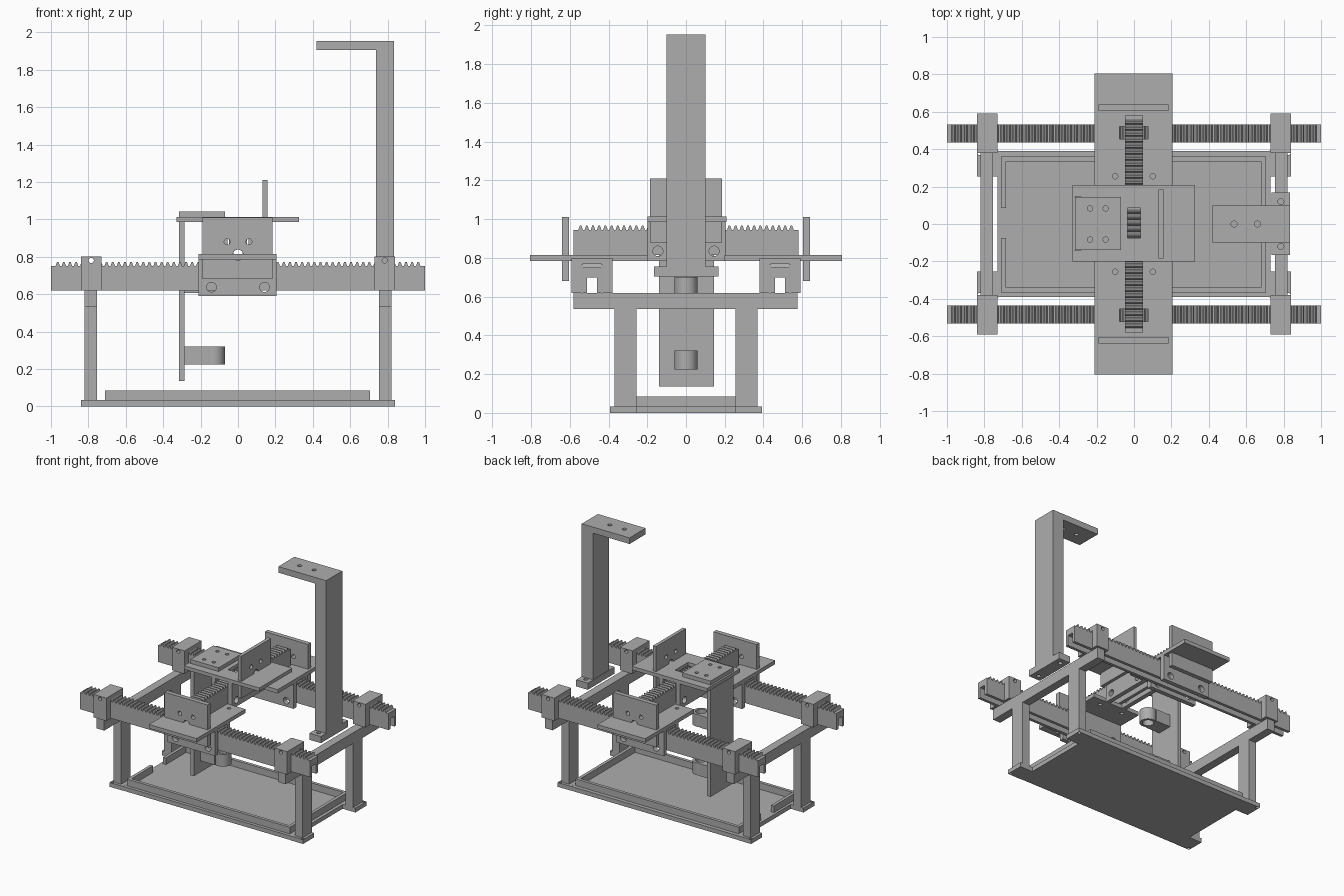
import bpy
import bmesh
from mathutils import Vector, Matrix

cube = bpy.data.objects.get("Cube")
if cube:
    bpy.data.objects.remove(cube, do_unlink=True)

grey = bpy.data.materials.new("plain grey")
grey.use_nodes = True
COLOUR = (0.42, 0.42, 0.42, 1)
grey.diffuse_color = COLOUR
grey.node_tree.nodes["Principled BSDF"].inputs["Base Color"].default_value = COLOUR


def finish(name, bm):
    bmesh.ops.recalc_face_normals(bm, faces=bm.faces)
    mesh = bpy.data.meshes.new(name)
    bm.to_mesh(mesh)
    bm.free()
    mesh.materials.append(grey)
    ob = bpy.data.objects.new(name, mesh)
    bpy.context.scene.collection.objects.link(ob)
    return ob


def add_box(bm, x, y, z):
    """Box from (low, high) ranges on each axis."""
    ranges = [sorted(r) for r in (x, y, z)]
    size = [r[1] - r[0] for r in ranges]
    mid = Vector([sum(r) / 2 for r in ranges])
    bmesh.ops.create_cube(bm, size=1, matrix=Matrix.Translation(mid) @ Matrix.Diagonal(size + [1]))


def add_rod(bm, centre, axis, radius, depth, sides=24):
    turn = Vector((0, 0, 1)).rotation_difference(Vector(axis)).to_matrix().to_4x4()
    bmesh.ops.create_cone(bm, cap_ends=True, segments=sides, radius1=radius, radius2=radius,
                          depth=depth, matrix=Matrix.Translation(centre) @ turn)


def boxes(name, *dims):
    bm = bmesh.new()
    for d in dims:
        add_box(bm, *d)
    return finish(name, bm)


def combine(ob, tool, operation):
    """Apply a boolean and discard the tool object."""
    tool.hide_render = True
    mod = ob.modifiers.new("combine", "BOOLEAN")
    mod.object, mod.operation, mod.solver = tool, operation, "EXACT"
    deps = bpy.context.evaluated_depsgraph_get()
    ob.data = bpy.data.meshes.new_from_object(ob.evaluated_get(deps))
    ob.modifiers.clear()
    bpy.data.objects.remove(tool, do_unlink=True)


def drill(ob, axis, radius, centres, depth=0.3):
    bm = bmesh.new()
    for c in centres:
        add_rod(bm, c, axis, radius, depth)
    combine(ob, finish("drill_tool", bm), "DIFFERENCE")


def slot(ob, *dims):
    combine(ob, boxes("slot_tool", *dims), "DIFFERENCE")


X, Y, Z = (1, 0, 0), (0, 1, 0), (0, 0, 1)


# Toothed rack: inverted channel running along x, with teeth on top
def rack(name, half, width, base, count):
    bm = bmesh.new()
    for s in (-1, 1):
        add_box(bm, (-half, half), (s * 0.025, s * width), (base, base + 0.08))
    top = base + 0.13
    pitch = (2 * half - 0.04) / count
    profile = [(-half, base + 0.08), (-half, top)]
    for i in range(count):
        c = -half + 0.02 + (i + 0.5) * pitch
        profile += [(c + dx * pitch, top + h)
                    for dx, h in ((-0.36, 0), (-0.12, 0.022), (0.12, 0.022), (0.36, 0))]
    profile += [(half, top), (half, base + 0.08)]
    face = bm.faces.new([bm.verts.new((px, -width, pz)) for px, pz in profile])
    out = bmesh.ops.extrude_face_region(bm, geom=[face])
    moved = [v for v in out["geom"] if isinstance(v, bmesh.types.BMVert)]
    bmesh.ops.translate(bm, verts=moved, vec=(0, 2 * width, 0))
    return finish(name, bm)


# Base tray with a low rim, open in the middle of one end
boxes("base_tray", ((-0.73, 0.73), (-0.39, 0.39), (0, 0.033)))
boxes("tray_rim",
      ((-0.71, 0.705), (-0.365, -0.34), (0.033, 0.085)),
      ((-0.71, 0.705), (0.335, 0.36), (0.033, 0.085)),
      ((0.68, 0.705), (-0.34, 0.335), (0.033, 0.085)),
      ((-0.71, -0.685), (-0.34, -0.075), (0.033, 0.085)),
      ((-0.71, -0.685), (0.085, 0.335), (0.033, 0.085)))

# Legs, feet, cross beams and rail clamps at both ends
for sx, end in ((-1, "right"), (1, "left")):
    boxes(end + "_cross_beam", ((sx * 0.755, sx * 0.82), (-0.58, 0.575), (0.535, 0.62)))
    for sy, side in ((-1, "front"), (1, "back")):
        tag = side + "_" + end
        boxes(tag + "_leg", ((sx * 0.755, sx * 0.82), (sy * 0.255, sy * 0.37), (0.03, 0.535)))
        foot = boxes(tag + "_foot", ((sx * 0.725, sx * 0.84), (sy * 0.255, sy * 0.392), (0, 0.034)))
        drill(foot, Z, 0.012, [(sx * 0.825, sy * 0.38, 0)])
        clamp = boxes(tag + "_rail_clamp", ((sx * 0.73, sx * 0.84), (sy * 0.38, sy * 0.59), (0.62, 0.8)))
        slot(clamp, ((sx * 0.7, sx * 0.9), (sy * 0.43, sy * 0.54), (0.6, 0.765)))
        drill(clamp, Y, 0.014, [(sx * 0.785, sy * 0.485, 0.78)])

# Long racks, and the carriages riding on them
for sy, side in ((-1, "front"), (1, "back")):
    rail = rack(side + "_rack", 1.0, 0.048, 0.62, 60)
    rail.location.y = sy * 0.485
    plate = boxes(side + "_carriage_plate", ((-0.21, 0.205), (sy * 0.2, sy * 0.805), (0.785, 0.815)))
    slot(plate, ((-0.078, 0.075), (sy * 0.455, sy * 0.52), (0.7, 0.9)))
    drill(plate, Z, 0.014, [(s * 0.1, sy * 0.255, 0.8) for s in (-1, 1)])
    cheeks = boxes(side + "_carriage_cheeks",
                   ((-0.21, 0.205), (sy * 0.54, sy * 0.575), (0.59, 0.785)),
                   ((-0.21, 0.205), (sy * 0.395, sy * 0.43), (0.59, 0.785)))
    drill(cheeks, Y, 0.026, [(s * 0.142, sy * 0.485, 0.637) for s in (-1, 1)])
    upright = boxes(side + "_motor_plate", ((-0.19, 0.185), (sy * 0.605, sy * 0.64), (0.68, 1.01)))
    drill(upright, Y, 0.016, [(s * 0.058, sy * 0.62, 0.88) for s in (-1, 1)])
    drill(upright, Y, 0.028, [(0, sy * 0.62, 0.81)])

# Cross rack and its carriage
cross = rack("cross_rack", 0.58, 0.048, 0.815, 35)
cross.rotation_euler.z = 1.5708
deck = boxes("centre_deck", ((-0.33, 0.325), (-0.2, 0.208), (0.985, 1.013)))
slot(deck, ((-0.035, 0.035), (-0.075, 0.085), (0.9, 1.1)))
cheeks = boxes("centre_cheeks", *[((s * 0.055, s * 0.09), (-0.2, 0.205), (0.785, 0.985)) for s in (-1, 1)])
drill(cheeks, X, 0.026, [(0, s * 0.145, 0.835) for s in (-1, 1)])
upright = boxes("centre_motor_plate", ((0.13, 0.157), (-0.185, 0.185), (0.88, 1.21)))
drill(upright, X, 0.016, [(0.14, s * 0.058, 1.08) for s in (-1, 1)])
drill(upright, X, 0.028, [(0.14, 0, 1.01)])

# Hanging tool bracket with two ring holders
top = boxes("tool_bracket_top", ((-0.315, -0.07), (-0.14, 0.145), (1.013, 1.043)))
drill(top, Z, 0.014, [(x, y, 1.03) for x in (-0.235, -0.152) for y in (-0.083, 0.083)])
slot(deck, ((-0.316, -0.284), (-0.141, 0.146), (0.9, 1.1)))
boxes("tool_bracket_back", ((-0.315, -0.285), (-0.14, 0.145), (0.135, 1.013)))
for name, low in (("lower", 0.225), ("upper", 0.605)):
    mid = (-0.13, 0, low + 0.048)
    holder = boxes(name + "_tool_holder", ((-0.285, -0.16), (-0.06, 0.06), (low, low + 0.096)))
    bm = bmesh.new()
    add_rod(bm, mid, Z, 0.06, 0.096, 40)
    combine(holder, finish("ring_tool", bm), "UNION")
    drill(holder, Z, 0.04, [mid])

# Tall post with an overhead arm
boxes("post", ((0.738, 0.835), (-0.1, 0.1), (0.755, 1.905)))
arm = boxes("post_arm", ((0.42, 0.835), (-0.1, 0.1), (1.905, 1.953)))
drill(arm, Z, 0.016, [(x, 0, 1.93) for x in (0.535, 0.66)])
base = boxes("post_base", ((0.735, 0.835), (-0.165, 0.168), (0.703, 0.755)))
drill(base, Z, 0.016, [(0.785, s * 0.12, 0.73) for s in (-1, 1)])

# Smooth only the round walls
bpy.ops.object.select_all(action="DESELECT")
for ob in bpy.context.scene.objects:
    if ob.type == "MESH":
        ob.select_set(True)
        bpy.context.view_layer.objects.active = ob
bpy.ops.object.shade_smooth_by_angle(angle=0.5)
